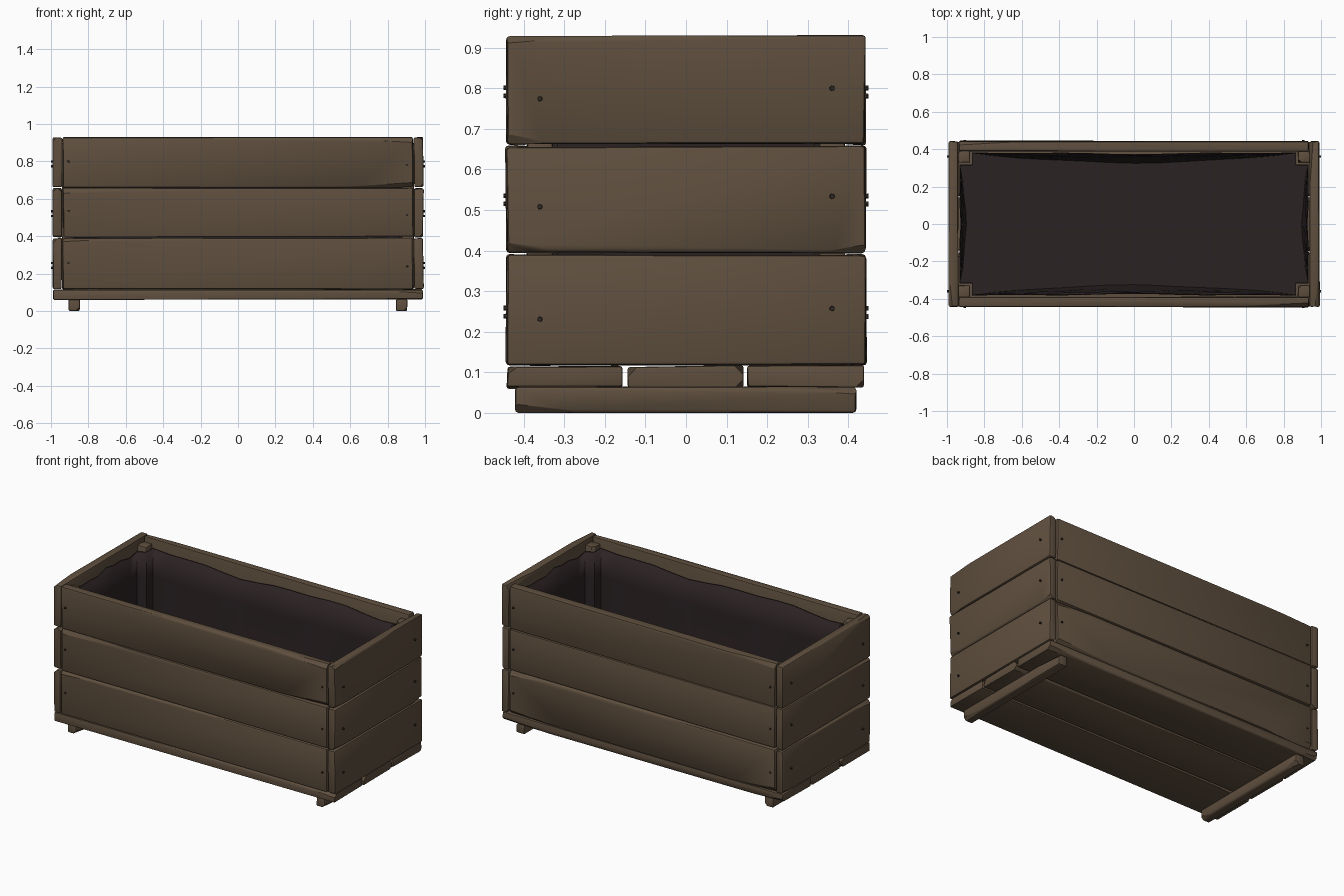
import bpy, bmesh, math, random
from mathutils import Vector, Matrix

if "Cube" in bpy.data.objects:
    bpy.data.objects.remove(bpy.data.objects["Cube"])

random.seed(7)


def material(name, rgb):
    m = bpy.data.materials.new(name)
    m.diffuse_color = (*rgb, 1)
    m.use_nodes = True
    m.node_tree.nodes["Principled BSDF"].inputs["Base Color"].default_value = m.diffuse_color
    return m


WOOD = material("weathered_wood", (0.115, 0.079, 0.049))
LINER = material("dark_liner", (0.024, 0.016, 0.017))
NAIL = material("nail_iron", (0.03, 0.022, 0.017))


def finish(bm, name, mat, angle=30):
    bmesh.ops.recalc_face_normals(bm, faces=bm.faces[:])
    me = bpy.data.meshes.new(name)
    bm.to_mesh(me)
    bm.free()
    me.materials.append(mat)
    me.shade_smooth()
    me.set_sharp_from_angle(angle=math.radians(angle))
    ob = bpy.data.objects.new(name, me)
    bpy.context.collection.objects.link(ob)
    return ob


# worn board: bevelled box with a few corners shaved off by slanted cuts
def board(name, lo, hi, bevel=0.008, chips=3, run=0.3, jitter=0.003):
    lo, hi = Vector(lo), Vector(hi)
    size, mid = hi - lo, (lo + hi) / 2
    bm = bmesh.new()
    bmesh.ops.create_cube(bm, size=1)
    for v in bm.verts:
        v.co = Vector(v.co[i] * size[i] for i in range(3))
        v.co += Vector(random.uniform(-jitter, jitter) for _ in range(3)) - v.co.normalized() * jitter
    bmesh.ops.bevel(bm, geom=bm.edges[:], offset=bevel, segments=2, profile=0.5, affect='EDGES')
    long_axis = max(range(3), key=lambda i: size[i])
    for _ in range(chips):
        s = [random.choice((-1, 1)) for _ in range(3)]
        reach = [min(0.022, size[i] * 0.4) * random.uniform(0.8, 1.3) for i in range(3)]
        reach[long_axis] = size[long_axis] * random.uniform(0.1, run)
        n = Vector(s[i] / reach[i] for i in range(3))
        corner = Vector(s[i] * size[i] / 2 for i in range(3))
        p = corner - Vector((s[0] * reach[0], 0, 0))
        cut = bmesh.ops.bisect_plane(bm, geom=bm.verts[:] + bm.edges[:] + bm.faces[:],
                                     plane_co=p, plane_no=n.normalized(), clear_outer=True)
        edges = [e for e in cut["geom_cut"] if isinstance(e, bmesh.types.BMEdge) and e.is_boundary]
        if edges:
            bmesh.ops.holes_fill(bm, edges=edges, sides=0)
    ob = finish(bm, name, WOOD)
    ob.location = mid
    return ob


def nail(name, pos, axis):
    bm = bmesh.new()
    bmesh.ops.create_cone(bm, cap_ends=True, segments=7, radius1=0.007, radius2=0.006, depth=0.018)
    rot = Vector((0, 0, 1)).rotation_difference(Vector(axis)).to_matrix().to_4x4()
    bmesh.ops.transform(bm, matrix=Matrix.Translation(pos) @ rot, verts=bm.verts[:])
    finish(bm, name, NAIL)


# wall planks, three rows on all four sides, with nails
rows = [(0.118, 0.39), (0.395, 0.657), (0.661, 0.93)]
for r, (z0, z1) in enumerate(rows, 1):
    for s, side in ((-1, "front"), (1, "back")):
        ys = sorted((s * 0.39, s * 0.443))
        board(f"{side}_plank_{r}", (-0.938, ys[0], z0), (0.938, ys[1], z1))
        for t in (-1, 1):
            nail(f"{side}_nail", (t * 0.905, s * 0.441, z0 + 0.13 + 0.01 * s * t), (0, s, 0))
    for s, side in ((-1, "left"), (1, "right")):
        xs = sorted((s * 0.941, s * 0.991))
        board(f"{side}_plank_{r}", (xs[0], -0.444, z0), (xs[1], 0.444, z1))
        for t in (-1, 1):
            nail(f"{side}_nail", (s * 0.991, t * 0.36, z0 + 0.126 + 0.013 * t), (s, 0, 0))

# floor boards
for i, (y0, y1) in enumerate([(-0.44, -0.155), (-0.143, 0.14), (0.15, 0.437)], 1):
    board(f"floor_board_{i}", (-0.99, y0, 0.062), (0.99, y1, 0.115), bevel=0.006, run=0.2)

# feet and corner posts
for s, side in ((-1, "left"), (1, "right")):
    board(f"{side}_foot", (s * 0.875 - 0.03, -0.422, 0), (s * 0.875 + 0.03, 0.42, 0.064),
          chips=2, jitter=0.001)
    for t, end in ((-1, "front"), (1, "back")):
        board(f"{end}_{side}_post", (s * 0.908 - 0.032, t * 0.36 - 0.032, 0.115),
              (s * 0.908 + 0.032, t * 0.36 + 0.032, 0.9), chips=1, jitter=0.001)


# fabric liner: sagging sheet that wraps the posts, with a closed bottom
def liner_ring(z, lean, wave):
    quarter = []
    for ax, half, wall, n in ((0, 0.865, 0.386, 14), (1, 0.315, 0.935, 8)):
        for i in range(n + 1):
            u = -1 + 2 * i / n
            sag = (0.006 + lean * (1 - u * u)) * (1 if ax == 0 else 0.6)
            sag += 0.004 * math.sin(7 * u + 9 * z) * (1 - u * u)
            dz = wave * (math.sin(5 * u + ax) + 0.6 * math.cos(11 * u))
            if ax == 0:   # back wall, left to right
                quarter.append((u * half, wall - sag, z + dz))
            else:         # right wall, back to front
                quarter.append((wall - sag, -u * half, z + dz))
        if ax == 0:       # inner corner of the post
            quarter.append((0.865, 0.315, z + wave))
    quarter.append((0.865, -0.315, z + wave))
    return quarter + [(-x, -y, h) for x, y, h in quarter]


bm = bmesh.new()
levels = [(0.13, 0.05, 0), (0.2, 0.035, 0), (0.45, 0.02, 0), (0.7, 0.012, 0), (0.865, 0.006, 0.012)]
rings = [[bm.verts.new(p) for p in liner_ring(*lv)] for lv in levels]
n = len(rings[0])
for a, b in zip(rings, rings[1:]):
    for i in range(n):
        bm.faces.new((a[i], a[(i + 1) % n], b[(i + 1) % n], b[i]))
bm.faces.new(rings[0])
liner = finish(bm, "fabric_liner", LINER, 40)
solid = liner.modifiers.new("cloth_thickness", 'SOLIDIFY')
solid.thickness = 0.006
solid.offset = 0
